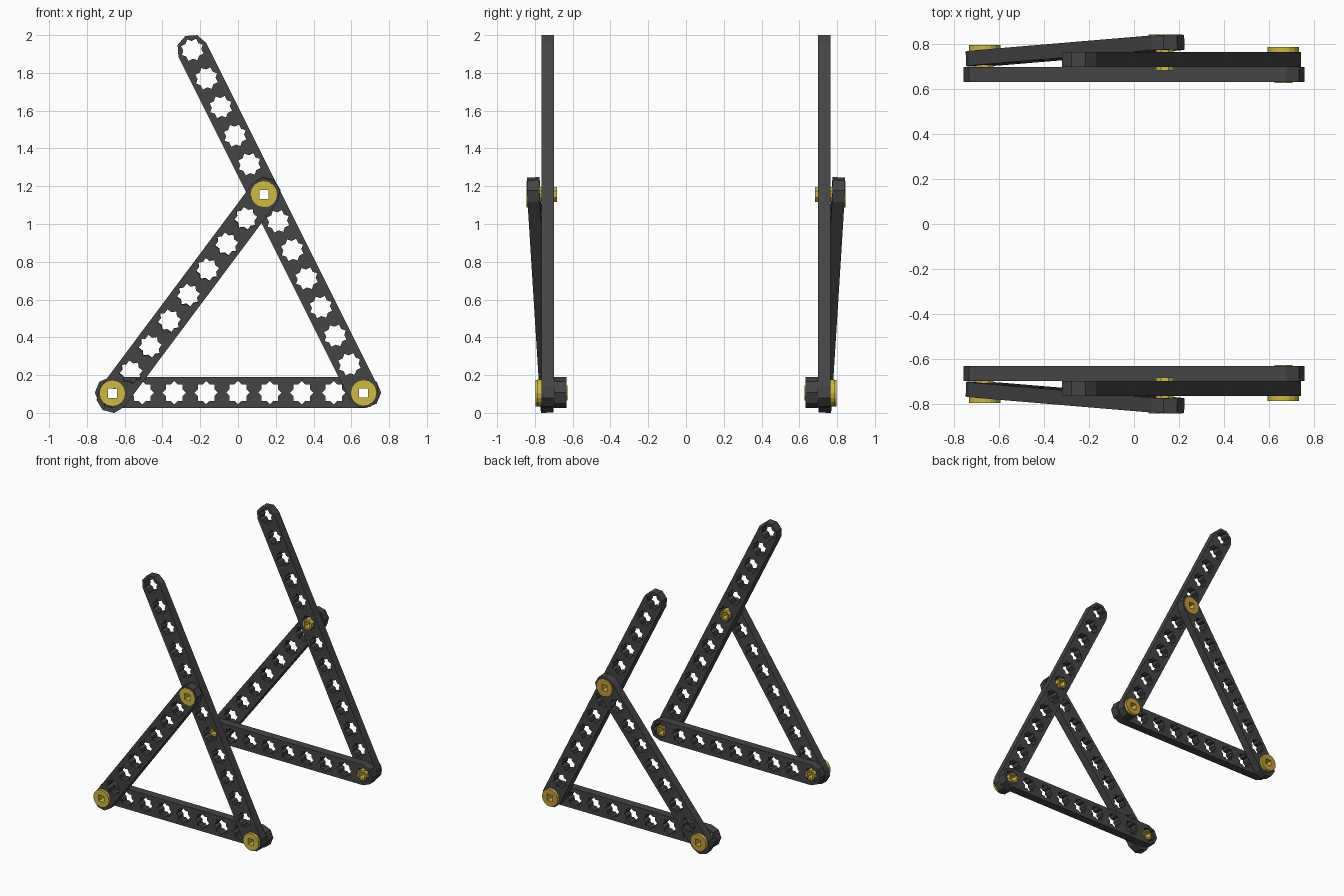
import bpy, math
from mathutils import Matrix, Vector

if "Cube" in bpy.data.objects:
    bpy.data.objects.remove(bpy.data.objects["Cube"])

PITCH, HALF_W, THICK = 0.169, 0.082, 0.066


def material(name, rgb):
    m = bpy.data.materials.new(name)
    m.diffuse_color = (*rgb, 1)
    m.use_nodes = True
    m.node_tree.nodes["Principled BSDF"].inputs["Base Color"].default_value = m.diffuse_color
    return m


GREY = material("dark grey", (0.058, 0.058, 0.058))
YELLOW = material("yellow gold", (0.62, 0.49, 0.05))
ORANGE = material("orange gold", (0.58, 0.32, 0.035))


def ngon(n, r, cx=0.0, phase=0.0):
    return [(cx + r * math.cos(phase + math.tau * i / n),
             r * math.sin(phase + math.tau * i / n)) for i in range(n)]


def star(cx):
    # outline of two overlapping squares
    pts = []
    for i in range(16):
        r = 0.062 if i % 2 == 0 else 0.0475
        a = math.tau * i / 16
        pts.append((cx + r * math.cos(a), r * math.sin(a)))
    return pts


def plate(name, loops, depth, matrix, mats):
    # flat outline with holes, extruded symmetrically and turned into a mesh
    cu = bpy.data.curves.new(name, 'CURVE')
    cu.dimensions = '2D'
    cu.fill_mode = 'BOTH'
    cu.extrude = depth / 2
    for pts in loops:
        sp = cu.splines.new('POLY')
        sp.points.add(len(pts) - 1)
        for p, (x, y) in zip(sp.points, pts):
            p.co = (x, y, 0, 1)
        sp.use_cyclic_u = True
    tmp = bpy.data.objects.new("helper", cu)
    bpy.context.collection.objects.link(tmp)
    dg = bpy.context.evaluated_depsgraph_get()
    me = bpy.data.meshes.new_from_object(tmp.evaluated_get(dg))
    bpy.data.objects.remove(tmp)
    bpy.data.curves.remove(cu)
    me.transform(matrix)
    me.name = name
    me.materials.clear()
    for m in mats:
        me.materials.append(m)
    for f in me.polygons:
        f.use_smooth = False
        f.material_index = 1 if len(mats) > 1 and f.normal.y > 0.3 else 0
    ob = bpy.data.objects.new(name, me)
    bpy.context.collection.objects.link(ob)


def bar(name, a, b, holes):
    # perforated bar between two end-hole centres
    a, b = Vector(a), Vector(b)
    x = (b - a).normalized()
    y = Vector((0, 1, 0)).cross(x).normalized()
    z = x.cross(y)
    mat = Matrix((x, y, z)).transposed().to_4x4()
    mat.translation = (a + b) / 2
    half = (b - a).length / 2
    step = 2 * half / (holes - 1)
    outline = []
    for cx, start in ((half, -90), (-half, 90)):
        for k in range(5):
            t = math.radians(start + 45 * k)
            outline.append((cx + HALF_W * math.cos(t), HALF_W * math.sin(t)))
    loops = [outline] + [star(-half + i * step) for i in range(holes)]
    plate(name, loops, THICK, mat, [GREY])


def pin(name, x, z, side, head_y, tip_y):
    # round head and narrow shaft, both with a square bore
    bore = ngon(4, 0.034, 0, math.pi / 4)
    for part, outer, y0, y1 in (("head", ngon(16, 0.07), head_y - 0.03, head_y),
                                ("shaft", ngon(8, 0.043, 0, math.pi / 8), tip_y, head_y - 0.03)):
        mat = Matrix.Translation((x, side * (y0 + y1) / 2, z)) @ Matrix.Rotation(math.pi / 2, 4, 'X')
        plate(f"{name}_{part}", [outer, bore], y1 - y0, mat, [YELLOW, ORANGE])


for s, tag in ((-1, "front"), (1, "back")):
    # three bars of the triangle
    bar(f"{tag}_base_bar", (-4 * PITCH, s * 0.665, 0.107), (4 * PITCH, s * 0.665, 0.107), 9)
    bar(f"{tag}_leaning_bar", (0.666, s * 0.732, 0.106), (-0.242, s * 0.732, 1.922), 13)
    bar(f"{tag}_brace_bar", (-0.667, s * 0.738, 0.082), (0.143, s * 0.806, 1.166), 9)
    # joint pins
    pin(f"{tag}_left_pin", -0.665, 0.104, s, 0.796, 0.632)
    pin(f"{tag}_right_pin", 0.665, 0.106, s, 0.787, 0.628)
    pin(f"{tag}_upper_pin", 0.137, 1.157, s, 0.844, 0.684)
